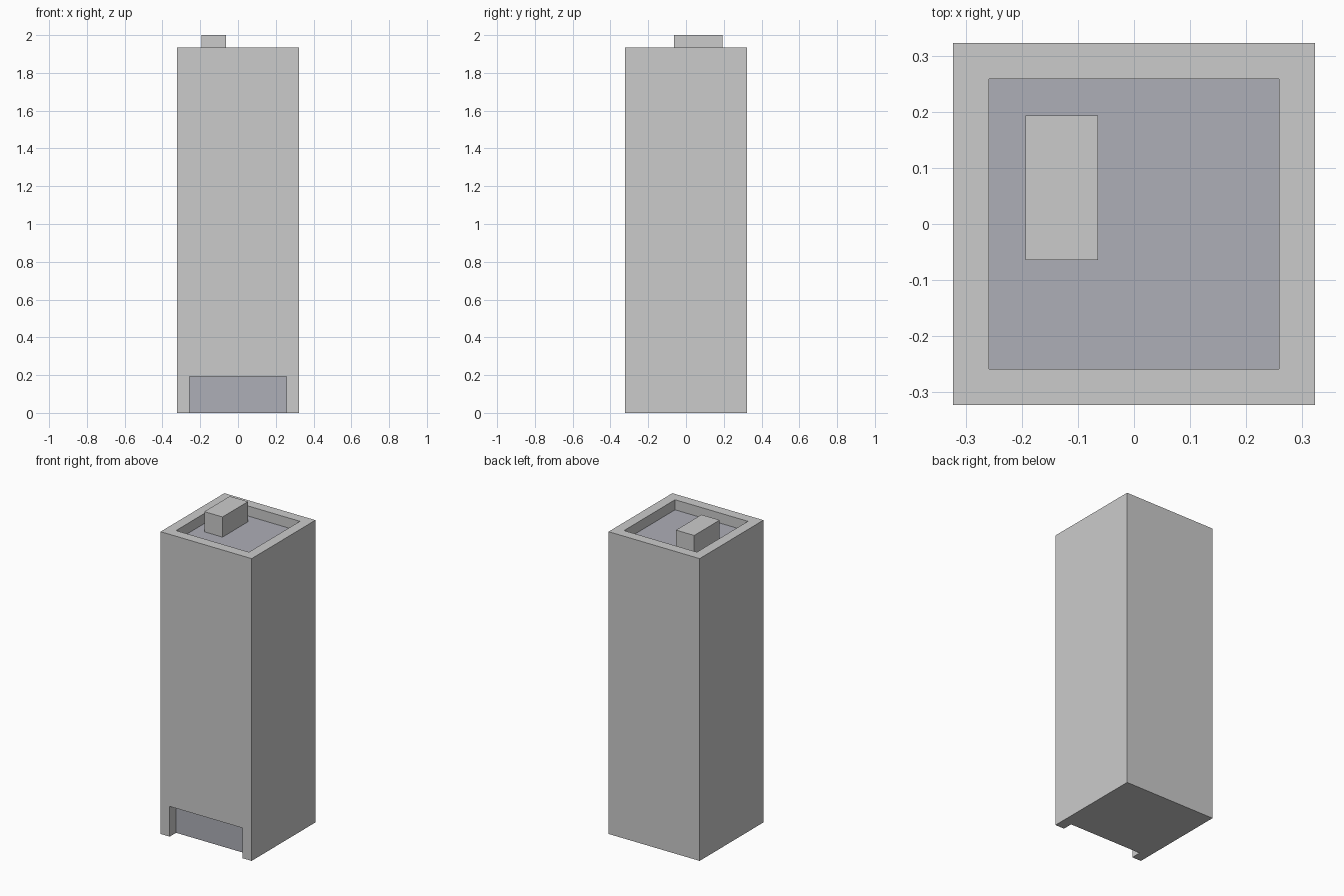
import bpy

if "Cube" in bpy.data.objects:
    bpy.data.objects.remove(bpy.data.objects["Cube"])

U = 2 / 31  # the model sits on a regular grid, 31 units tall


def box(name, lo, hi):
    """Box spanning two corners given in grid units."""
    bpy.ops.mesh.primitive_cube_add(size=1)
    ob = bpy.context.object
    ob.name = name
    for v in ob.data.vertices:
        v.co = [U * (hi[i] if v.co[i] > 0 else lo[i]) for i in range(3)]
    return ob


def carve(target, cutter):
    mod = target.modifiers.new("carve", 'BOOLEAN')
    mod.operation = 'DIFFERENCE'
    mod.solver = 'EXACT'
    mod.object = cutter
    bpy.context.view_layer.objects.active = target
    bpy.ops.object.modifier_apply(modifier=mod.name)
    bpy.data.objects.remove(cutter)


def material(name, rgb):
    mat = bpy.data.materials.new(name)
    mat.diffuse_color = (*rgb, 1)
    mat.use_nodes = True
    mat.node_tree.nodes["Principled BSDF"].inputs["Base Color"].default_value = mat.diffuse_color
    return mat


# Tower block with sunken roof and recessed entrance
tower = box("tower", (-5, -5, 0), (5, 5, 30))
tower.data.materials.clear()
carve(tower, box("roof_cutter", (-4, -4, 29), (4, 4, 32)))
carve(tower, box("entrance_cutter", (-4, -6, -1), (4, -4, 3)))

# Roof floor and entrance back wall are blue-grey
tower.data.materials.clear()
tower.data.materials.append(material("wall_grey", (0.8, 0.8, 0.8)))
tower.data.materials.append(material("blue_grey", (0.42, 0.425, 0.475)))
for f in tower.data.polygons:
    c, n = f.center / U, f.normal
    roof = n.z > 0.9 and abs(c.z - 29) < 0.1
    entrance = n.y < -0.9 and abs(c.y + 4) < 0.1 and c.z < 4
    f.material_index = 1 if roof or entrance else 0

# Rooftop service hut
box("roof_hut", (-3, -1, 29), (-1, 3, 31))
